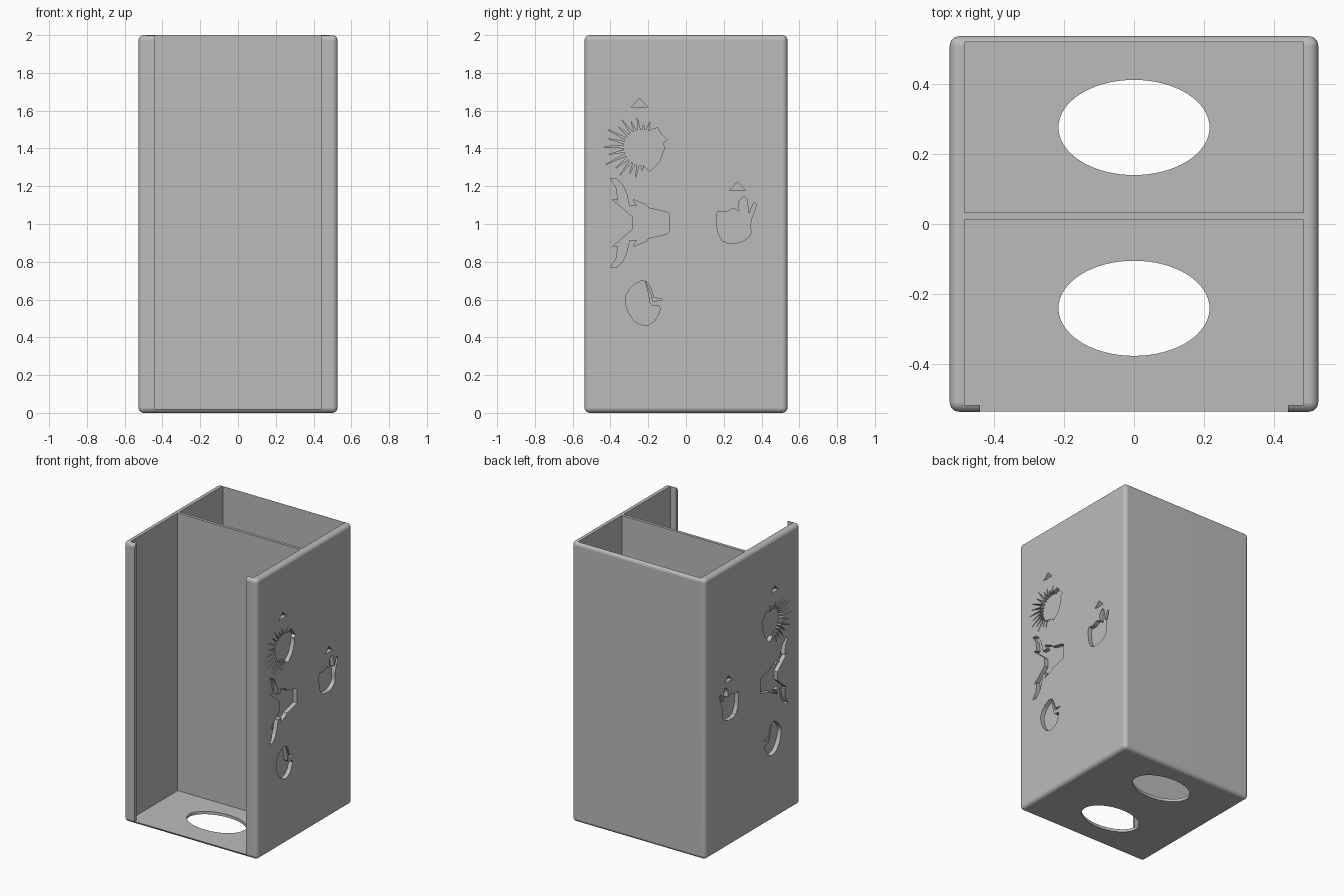
import bpy
import bmesh
import math
from mathutils import Vector

cube = bpy.data.objects.get("Cube")
if cube:
    bpy.data.objects.remove(cube, do_unlink=True)

W, D, H = 0.527, 0.537, 2.0      # half width, half depth, height
INNER, LIP, FLOOR, ROUND = 0.484, 0.44, 0.02, 0.028

grey = bpy.data.materials.new("plain grey")
grey.use_nodes = True
color = (0.5, 0.5, 0.5, 1)
grey.diffuse_color = color
grey.node_tree.nodes["Principled BSDF"].inputs["Base Color"].default_value = color


def finish(bm, name):
    bmesh.ops.recalc_face_normals(bm, faces=bm.faces)
    mesh = bpy.data.meshes.new(name)
    bm.to_mesh(mesh)
    bm.free()
    obj = bpy.data.objects.new(name, mesh)
    bpy.context.collection.objects.link(obj)
    mesh.materials.append(grey)
    return obj


def box(name, low, high, radius=0):
    low, high = Vector(low), Vector(high)
    bm = bmesh.new()
    bmesh.ops.create_cube(bm, size=1)
    bmesh.ops.scale(bm, vec=high - low, verts=bm.verts)
    bmesh.ops.translate(bm, vec=(low + high) / 2, verts=bm.verts)
    if radius:
        bmesh.ops.bevel(bm, geom=bm.edges[:], offset=radius, segments=6,
                        profile=0.5, affect='EDGES')
    return finish(bm, name)


def prism(name, points, start, offset):
    """Extrude a closed outline of 3D points along an offset."""
    bm = bmesh.new()
    face = bm.faces.new([bm.verts.new(p) for p in points])
    out = bmesh.ops.extrude_face_region(bm, geom=[face])
    moved = [v for v in out["geom"] if isinstance(v, bmesh.types.BMVert)]
    bmesh.ops.translate(bm, vec=offset, verts=moved)
    bmesh.ops.translate(bm, vec=start, verts=bm.verts)
    return finish(bm, name)


def cut(target, cutter):
    cutter.hide_render = True
    mod = target.modifiers.new("cut", 'BOOLEAN')
    mod.operation, mod.solver, mod.object = 'DIFFERENCE', 'EXACT', cutter
    bpy.context.view_layer.objects.active = target
    bpy.ops.object.modifier_apply(modifier=mod.name)
    bpy.data.objects.remove(cutter, do_unlink=True)


def soften(points):
    """Round an outline by cutting its corners."""
    out = []
    for a, b in zip(points, points[1:] + points[:1]):
        a, b = Vector(a), Vector(b)
        out += [a.lerp(b, 0.2), a.lerp(b, 0.8)]
    return out


# Rounded shell, hollowed, with a front opening between two lips
shell = box("holder_shell", (-W, -D, 0), (W, D, H), ROUND)
cut(shell, box("cavity", (-INNER, -0.517, FLOOR), (INNER, 0.52, 3)))
cut(shell, box("opening", (-LIP, -1, FLOOR), (LIP, -0.4, 3)))

# Oval floor holes
for y in (-0.241, 0.276):
    ring = [(0.216 * math.cos(a), y + 0.136 * math.sin(a), 0)
            for a in (math.tau * i / 64 for i in range(64))]
    cut(shell, prism("oval", ring, (0, 0, -0.1), (0, 0, 0.2)))

# Quilled animal: swept quills at the front, round face at the back
quilled = []
QUILLS = 16
for i in range(QUILLS):
    a = math.radians(72 + 200 * i / (QUILLS - 1))
    reach = 0.15 + 0.065 * max(0, -math.cos(a)) - 0.025 * (i % 2)
    for r, turn in ((0.095, -0.075), (reach, 0), (0.095, 0.05)):
        quilled.append((-0.235 + r * math.cos(a + turn), 1.405 + r * math.sin(a + turn)))
quilled += [(-0.19, 1.28), (-0.14, 1.33), (-0.115, 1.4), (-0.12, 1.43),
            (-0.1, 1.445), (-0.13, 1.475), (-0.15, 1.51)]

# Horned animal: half an outline, mirrored
half = [(-0.09, 0.05), (-0.11, 0.06), (-0.2, 0.08), (-0.21, 0.095), (-0.28, 0.125),
        (-0.26, 0.09), (-0.3, 0.09), (-0.315, 0.16), (-0.34, 0.21), (-0.37, 0.235),
        (-0.4, 0.235), (-0.37, 0.19), (-0.36, 0.12), (-0.39, 0.125), (-0.33, 0.075),
        (-0.28, 0.03)]
horned = [(y, 1.005 + z) for y, z in half] + [(y, 1.005 - z) for y, z in reversed(half)]

# Round-headed animal with its separate ear sliver
bearded = soften([(-0.22, 0.71), (-0.29, 0.67), (-0.325, 0.61), (-0.31, 0.54),
                  (-0.27, 0.48), (-0.21, 0.46), (-0.16, 0.49), (-0.13, 0.565),
                  (-0.19, 0.57), (-0.2, 0.63)])
ear = [(-0.215, 0.7), (-0.19, 0.67), (-0.17, 0.61), (-0.12, 0.6), (-0.175, 0.59), (-0.185, 0.63)]

# Long-eared animal
eared = soften([(0.16, 1.07), (0.165, 0.96), (0.2, 0.9), (0.29, 0.9), (0.345, 0.94),
                (0.34, 1.01), (0.375, 1.1), (0.36, 1.12), (0.33, 1.04), (0.325, 1.13),
                (0.305, 1.15), (0.275, 1.11), (0.285, 1.06), (0.25, 1.085), (0.21, 1.06)])

# Small triangular markers
markers = [[(y - 0.043, z), (y + 0.043, z), (y, z + 0.044)]
           for y, z in ((-0.247, 1.62), (0.272, 1.178))]

# Recess every figure into both side walls
DEPTH = 0.03
for side in (-1, 1):
    for outline in [quilled, horned, bearded, ear, eared] + markers:
        flat = [(0, y, z) for y, z in outline]
        cut(shell, prism("figure", flat, (side * (W - DEPTH), 0, 0), (side * 0.1, 0, 0)))

# Divider panel between the two compartments
divider = box("divider_panel", (-INNER - 0.005, 0.012, 0.01), (INNER + 0.005, 0.033, H))

# Smooth the rounded edges, keep the rest crisp
bpy.ops.object.select_all(action='DESELECT')
shell.select_set(True)
bpy.context.view_layer.objects.active = shell
bpy.ops.object.shade_smooth_by_angle(angle=math.radians(30))
weighted = shell.modifiers.new("even shading", 'WEIGHTED_NORMAL')
weighted.keep_sharp = True
